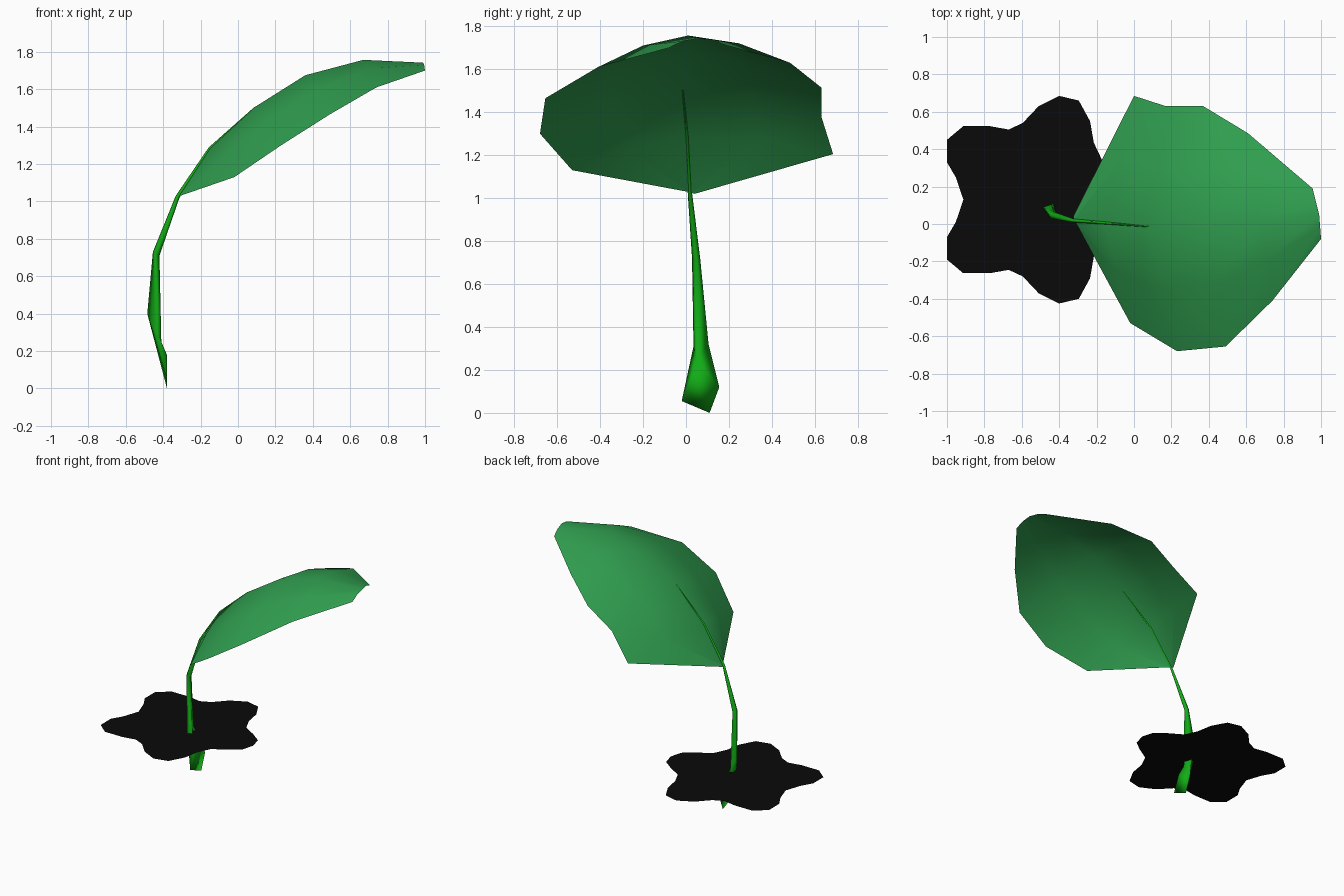
import bpy
from mathutils import Vector


def make_object(name, verts, faces, color, smooth):
    mesh = bpy.data.meshes.new(name)
    mesh.from_pydata(verts, [], faces)
    mesh.update()
    obj = bpy.data.objects.new(name, mesh)
    bpy.context.collection.objects.link(obj)
    mat = bpy.data.materials.new(name + "_color")
    mat.diffuse_color = (*color, 1)
    mesh.materials.append(mat)
    for poly in mesh.polygons:
        poly.use_smooth = smooth
    return obj


def bridge(rows, n, closed=False):
    """Quads joining consecutive rows of n points."""
    span = n if closed else n - 1
    return [(r * n + c, r * n + (c + 1) % n, (r + 1) * n + (c + 1) % n, (r + 1) * n + c)
            for r in range(rows - 1) for c in range(span)]


# Leaf blade: each row runs front edge, midrib, back edge, with a bulge halfway
leaf_rows = [
    ((-0.31, 0.005, 1.03), (-0.32, 0.02, 1.025), (-0.325, 0.04, 1.02), 0),
    ((-0.02, -0.53, 1.13), (-0.15, 0.005, 1.285), (0.00, 0.685, 1.205), 0.025),
    ((0.23, -0.68, 1.30), (0.09, -0.015, 1.505), (0.17, 0.63, 1.38), 0.03),
    ((0.49, -0.655, 1.465), (0.36, 0.0, 1.675), (0.37, 0.63, 1.515), 0.03),
    ((0.74, -0.41, 1.61), (0.67, 0.01, 1.757), (0.61, 0.485, 1.63), 0.027),
    ((1.00, -0.08, 1.70), (0.99, 0.05, 1.742), (0.955, 0.19, 1.71), 0.01),
]
verts = []
for front, mid, back, bulge in leaf_rows:
    f, m, b = Vector(front), Vector(mid), Vector(back)
    up = Vector((0, 0, bulge))
    verts += [f, (f + m) / 2 + up, m, (m + b) / 2 + up, b]
make_object("leaf", verts, bridge(len(leaf_rows), 5), (0.03, 0.35, 0.08), True)

# Stem: four-sided rings, cut off at the foot and tapering into the midrib
rings = [
    [(-0.38, -0.02, 0.055), (-0.38, 0.11, 0.0), (-0.38, 0.155, 0.12), (-0.38, 0.03, 0.18)],
    [(-0.445, 0.035, 0.31), (-0.485, 0.09, 0.40), (-0.44, 0.105, 0.32), (-0.41, 0.05, 0.25)],
    [(-0.445, 0.028, 0.72), (-0.455, 0.05, 0.73), (-0.43, 0.066, 0.72), (-0.42, 0.045, 0.71)],
]
for (x, y, z), r in (((-0.323, 0.018, 1.025), 0.01),
                     ((-0.15, 0.005, 1.285), 0.007),
                     ((0.09, -0.015, 1.503), 0.003)):
    rings.append([(x, y - r, z), (x - r, y, z + r / 2), (x, y + r, z), (x + r, y, z - r / 2)])
faces = bridge(len(rings), 4, closed=True) + [(3, 2, 1, 0)]
make_object("stem", [p for ring in rings for p in ring], faces, (0.006, 0.42, 0.008), True)

# Ground patch: flat five-lobed shape, half outline mirrored across its axis
axis_y, patch_z = 0.13, 0.29
half = [(0.035, 0), (0.01, 0.09), (-0.07, 0.15), (-0.17, 0.21), (-0.215, 0.305),
        (-0.235, 0.42), (-0.295, 0.53), (-0.40, 0.555), (-0.51, 0.50), (-0.595, 0.41),
        (-0.67, 0.375), (-0.77, 0.393), (-0.913, 0.393), (-1.0, 0.32), (-1.0, 0.20),
        (-0.953, 0.12), (-0.912, 0)]
outline = half + [(x, -y) for x, y in half[-2:0:-1]]
make_object("ground_patch", [(x, y + axis_y, patch_z) for x, y in outline],
            [tuple(range(len(outline)))], (0.003, 0.003, 0.003), False)
